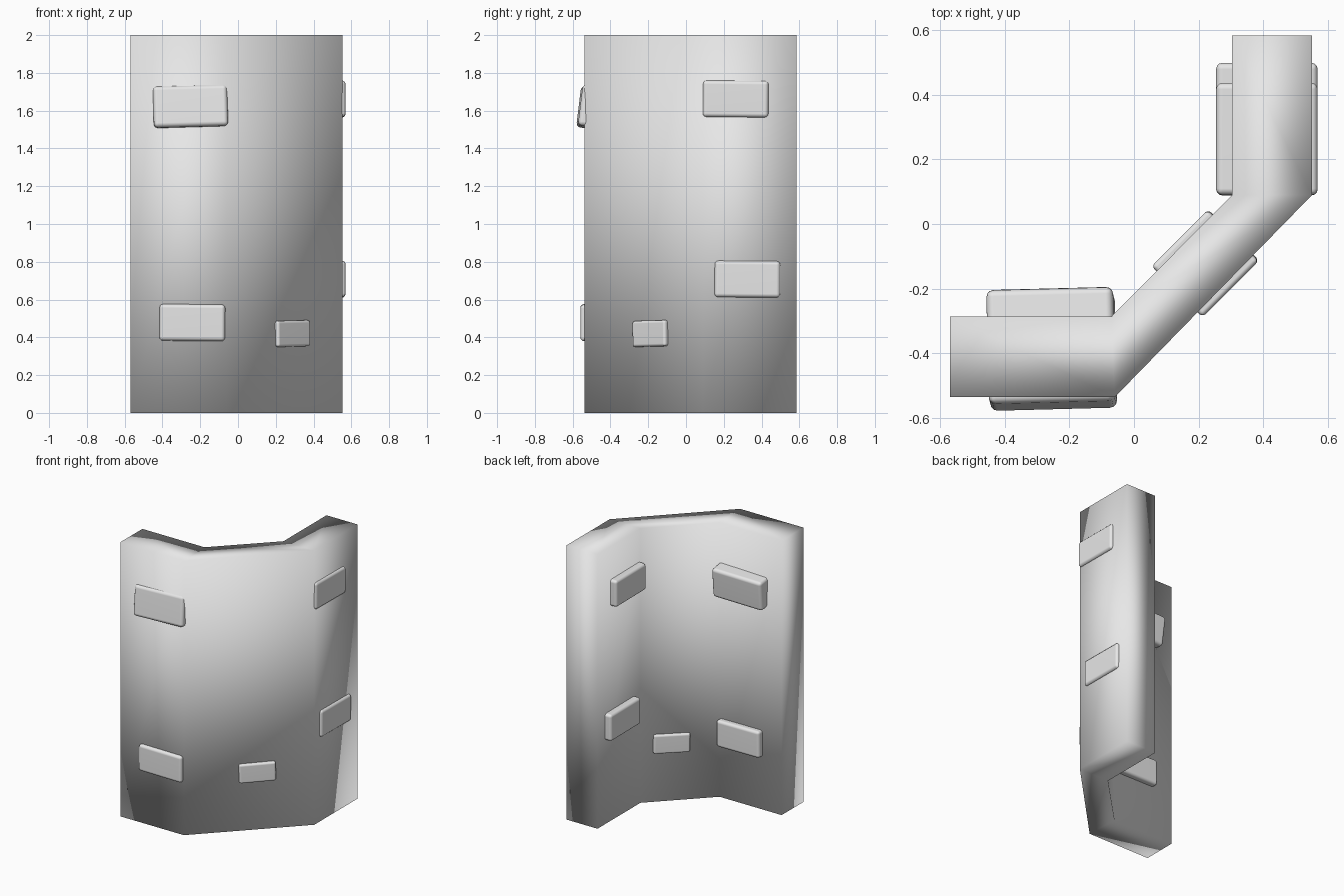
import bpy, bmesh
from math import radians

cube = bpy.data.objects.get("Cube")
if cube:
    bpy.data.objects.remove(cube, do_unlink=True)

# Single plain stone colour
stone = bpy.data.materials.new("light_grey_stone")
stone.use_nodes = True
grey = (0.8, 0.8, 0.8, 1)
stone.diffuse_color = grey
stone.node_tree.nodes["Principled BSDF"].inputs["Base Color"].default_value = grey


def finish(name, bm):
    bmesh.ops.recalc_face_normals(bm, faces=bm.faces)
    for f in bm.faces:
        f.smooth = True
    mesh = bpy.data.meshes.new(name)
    bm.to_mesh(mesh)
    bm.free()
    mesh.materials.append(stone)
    obj = bpy.data.objects.new(name, mesh)
    bpy.context.collection.objects.link(obj)
    return obj


# Corner wall: chamfered L outline raised to full height, softly shaded throughout
outer = [(-0.57, -0.537), (-0.06, -0.537), (0.552, 0.09), (0.552, 0.585)]
inner = [(0.304, 0.585), (0.304, 0.09), (-0.07, -0.287), (-0.57, -0.287)]
bm = bmesh.new()
base = bm.faces.new([bm.verts.new((x, y, 0)) for x, y in outer + inner])
top = bmesh.ops.extrude_face_region(bm, geom=[base], use_keep_orig=True)
bmesh.ops.translate(bm, vec=(0, 0, 2),
                    verts=[v for v in top["geom"] if isinstance(v, bmesh.types.BMVert)])
finish("corner_wall", bm)


# Rounded bricks running through the wall and standing proud on both sides
def brick(name, centre, scale, rotation):
    bm = bmesh.new()
    bmesh.ops.create_cube(bm, size=1)
    bmesh.ops.scale(bm, vec=(0.348 * scale, 0.315 * scale, 0.194 * scale), verts=bm.verts)
    bmesh.ops.bevel(bm, geom=bm.edges[:], offset=0.02 * scale, segments=3,
                    profile=0.5, affect='EDGES')
    obj = finish(name, bm)
    obj.location = centre
    obj.rotation_euler = [radians(a) for a in rotation]
    mod = obj.modifiers.new("crisp_faces", 'WEIGHTED_NORMAL')
    mod.keep_sharp = True


brick("upper_right_brick", (-0.255, -0.387, 1.605), 1.13, (-7, -1.5, 1.5))
brick("lower_right_brick", (-0.242, -0.402, 0.478), 1, (0, 0.5, 0))
brick("upper_left_brick", (0.412, 0.263, 1.662), 1, (0, 0.5, 90))
brick("lower_left_brick", (0.412, 0.325, 0.708), 1, (0, 0.5, 90))
brick("middle_brick", (0.221, -0.122, 0.42), 0.71, (0, -1, 45))
